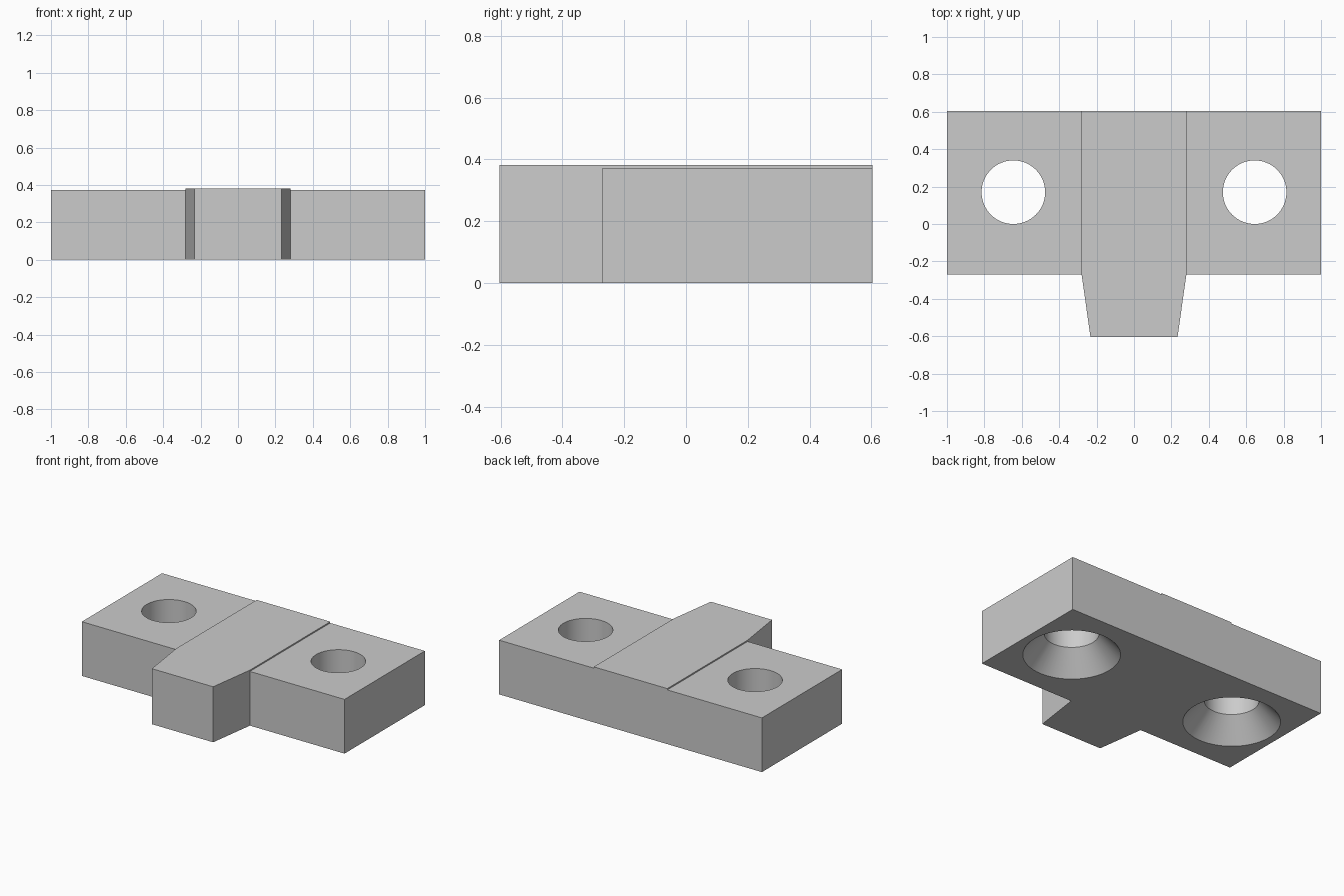
import bpy
import bmesh
import math
from mathutils import Vector

if "Cube" in bpy.data.objects:
    bpy.data.objects.remove(bpy.data.objects["Cube"], do_unlink=True)

HALF_X, BACK, FRONT, TIP = 1.0, 0.603, -0.27, -0.603
TONGUE, TIP_HALF = 0.28, 0.233
FLANGE_TOP, TONGUE_TOP = 0.373, 0.382
HOLE_X, HOLE_Y, HOLE_R = 0.645, 0.17, 0.17
SINK_R, SINK_DEPTH = 0.302, 0.15

grey = bpy.data.materials.new("plain grey")
grey.use_nodes = True
colour = (0.6, 0.6, 0.6, 1)
grey.diffuse_color = colour
grey.node_tree.nodes["Principled BSDF"].inputs["Base Color"].default_value = colour


def finish(bm, name):
    bmesh.ops.recalc_face_normals(bm, faces=bm.faces[:])
    mesh = bpy.data.meshes.new(name)
    bm.to_mesh(mesh)
    bm.free()
    mesh.materials.append(grey)
    obj = bpy.data.objects.new(name, mesh)
    bpy.context.collection.objects.link(obj)
    return obj


def raise_faces(bm, faces, height):
    made = bmesh.ops.extrude_face_region(bm, geom=faces)["geom"]
    verts = [g for g in made if isinstance(g, bmesh.types.BMVert)]
    bmesh.ops.translate(bm, verts=verts, vec=(0, 0, height))
    return [g for g in made if isinstance(g, bmesh.types.BMFace)]


# Footprint: tapered tongue between two flanges
bm = bmesh.new()
points = [(TONGUE, BACK), (-TONGUE, BACK), (-TONGUE, FRONT),
          (-TIP_HALF, TIP), (TIP_HALF, TIP), (TONGUE, FRONT)]
v = [bm.verts.new((x, y, 0)) for x, y in points]
bm.faces.new(v)
for side, back, front in ((-1, v[1], v[2]), (1, v[0], v[5])):
    outer = [bm.verts.new((side * HALF_X, y, 0)) for y in (BACK, FRONT)]
    ring = [back, outer[0], outer[1], front]
    bm.faces.new(ring if side > 0 else ring[::-1])
bmesh.ops.recalc_face_normals(bm, faces=bm.faces[:])

# Thickness, then the slightly raised tongue
tops = raise_faces(bm, bm.faces[:], FLANGE_TOP)
middle = min(tops, key=lambda f: abs(f.calc_center_median().x))
raise_faces(bm, [middle], TONGUE_TOP - FLANGE_TOP)
body = finish(bm, "mounting_block")

# Countersunk screw holes, wide end underneath
slope = (SINK_R - HOLE_R) / SINK_DEPTH
profile = [(0, -0.1), (SINK_R + 0.1 * slope, -0.1), (HOLE_R, SINK_DEPTH),
           (HOLE_R, 0.5), (0, 0.5)]
for name, side in (("right", -1), ("left", 1)):
    bm = bmesh.new()
    centre = Vector((side * HOLE_X, HOLE_Y, 0))
    ring = [bm.verts.new(centre + Vector((r, 0, z))) for r, z in profile]
    edges = [bm.edges.new(pair) for pair in zip(ring, ring[1:])]
    bmesh.ops.spin(bm, geom=ring + edges, cent=centre, axis=(0, 0, 1),
                   angle=math.tau, steps=64)
    bmesh.ops.remove_doubles(bm, verts=bm.verts[:], dist=0.0001)
    cutter = finish(bm, name + "_hole_cutter")
    cutter.hide_render = True
    cut = body.modifiers.new(name + "_hole", 'BOOLEAN')
    cut.operation = 'DIFFERENCE'
    cut.solver = 'EXACT'
    cut.object = cutter
    bpy.context.view_layer.objects.active = body
    bpy.ops.object.modifier_apply(modifier=cut.name)
    bpy.data.objects.remove(cutter, do_unlink=True)

# Smooth hole walls, crisp edges
bpy.ops.object.select_all(action='DESELECT')
body.select_set(True)
bpy.context.view_layer.objects.active = body
bpy.ops.object.shade_smooth_by_angle(angle=math.radians(30))
